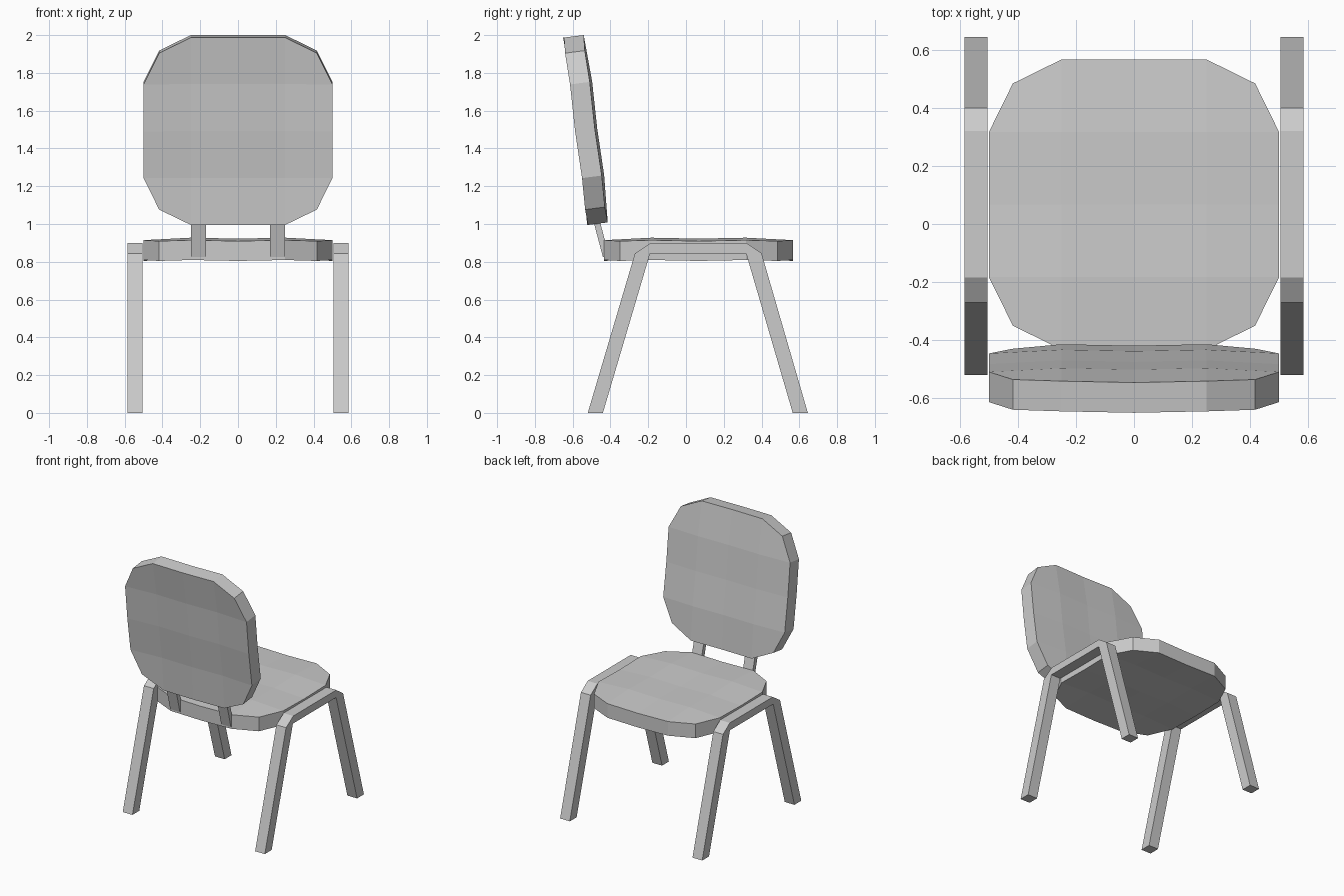
import bpy
import bmesh
from math import radians
from mathutils import Vector

if "Cube" in bpy.data.objects:
    bpy.data.objects.remove(bpy.data.objects["Cube"], do_unlink=True)

grey = bpy.data.materials.new("plain_grey")
grey.use_nodes = True
grey.diffuse_color = (0.6, 0.6, 0.6, 1)
grey.node_tree.nodes["Principled BSDF"].inputs["Base Color"].default_value = (0.6, 0.6, 0.6, 1)


def finish(bm, name):
    bmesh.ops.recalc_face_normals(bm, faces=bm.faces)
    mesh = bpy.data.meshes.new(name)
    bm.to_mesh(mesh)
    bm.free()
    mesh.materials.append(grey)
    obj = bpy.data.objects.new(name, mesh)
    bpy.context.collection.objects.link(obj)
    return obj


def cushion(name, location, rotation=(0, 0, 0), thick=0.105):
    """Square pad with pulled-in corners and a slightly raised ring."""
    bm = bmesh.new()
    bmesh.ops.create_grid(bm, x_segments=4, y_segments=4, size=0.5)
    for v in bm.verts:
        x, y = abs(v.co.x), abs(v.co.y)
        if x > 0.4 and y > 0.4:
            v.co *= 0.835
        elif max(x, y) > 0.4:
            v.co.z = 0.005 if min(x, y) > 0.1 else 0.0
        else:
            v.co.z = 0.008 + 0.02 * (x + y) / 2 * 2
        v.co.z -= thick / 2
    slab = bmesh.ops.extrude_face_region(bm, geom=bm.faces[:])
    top = [g for g in slab["geom"] if isinstance(g, bmesh.types.BMVert)]
    bmesh.ops.translate(bm, verts=top, vec=(0, 0, thick))
    obj = finish(bm, name)
    obj.location = location
    obj.rotation_euler = rotation
    return obj


def side_profile(name, points, x, width):
    """Extrude a (y, z) outline across x."""
    bm = bmesh.new()
    face = bm.faces.new([bm.verts.new((x, y, z)) for y, z in points])
    ext = bmesh.ops.extrude_face_region(bm, geom=[face])
    moved = [g for g in ext["geom"] if isinstance(g, bmesh.types.BMVert)]
    bmesh.ops.translate(bm, verts=moved, vec=Vector((width, 0, 0)))
    return finish(bm, name)


# Seat and tilted backrest share one pad shape
cushion("seat", (0, 0.067, 0.857))
cushion("backrest", (0, -0.535, 1.497), (radians(82.7), 0, radians(180)))

# Bent leg frames and backrest struts on both sides
leg_frame = [(-0.52, 0), (-0.27, 0.845), (-0.185, 0.9), (0.32, 0.9), (0.4, 0.845),
             (0.645, 0), (0.565, 0), (0.318, 0.845), (-0.19, 0.845), (-0.44, 0)]
strut = [(-0.44, 0.825), (-0.494, 1.03), (-0.46, 1.03), (-0.406, 0.825)]
for side, sign in (("left", 1), ("right", -1)):
    side_profile(side + "_leg_frame", leg_frame, sign * 0.505, sign * 0.08)
    side_profile(side + "_back_strut", strut, sign * 0.17, sign * 0.08)
